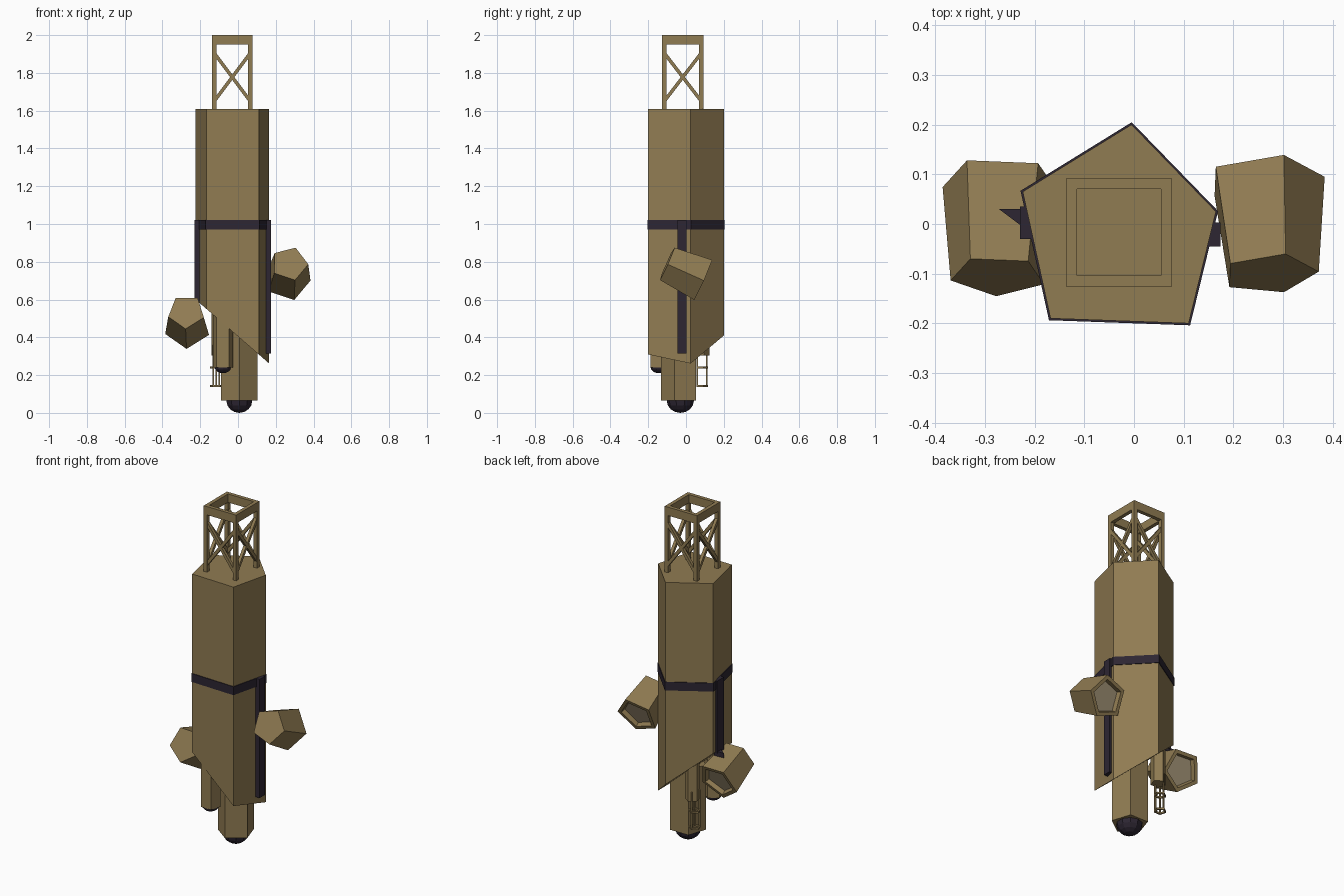
import bpy, bmesh, math
from mathutils import Vector, Matrix

if "Cube" in bpy.data.objects:
    bpy.data.objects.remove(bpy.data.objects["Cube"])


def material(name, col):
    m = bpy.data.materials.new(name)
    m.diffuse_color = (*col, 1)
    m.use_nodes = True
    m.node_tree.nodes["Principled BSDF"].inputs["Base Color"].default_value = m.diffuse_color
    return m


TAN = material("tan_paint", (0.28, 0.20, 0.085))
DARK = material("dark_trim", (0.026, 0.019, 0.032))
LENS = material("pale_lens", (0.36, 0.29, 0.18))


def finish(name, bm, *mats):
    bmesh.ops.recalc_face_normals(bm, faces=bm.faces)
    me = bpy.data.meshes.new(name)
    bm.to_mesh(me)
    bm.free()
    for m in mats:
        me.materials.append(m)
    ob = bpy.data.objects.new(name, me)
    bpy.context.collection.objects.link(ob)
    return ob


def loft(bm, rings, cap_start=True, cap_end=True, closed=False):
    vs = [[bm.verts.new(p) for p in r] for r in rings]
    pairs = list(zip(vs, vs[1:])) + ([(vs[-1], vs[0])] if closed else [])
    n = len(vs[0])
    for a, b in pairs:
        for i in range(n):
            bm.faces.new((a[i], a[(i + 1) % n], b[(i + 1) % n], b[i]))
    if not closed and cap_start:
        bm.faces.new(vs[0])
    if not closed and cap_end:
        return bm.faces.new(vs[-1])


def prism(name, pts, bottom, top, mat):
    bm = bmesh.new()
    loft(bm, [[(x, y, bottom(x) if callable(bottom) else bottom) for x, y in pts],
              [(x, y, top) for x, y in pts]])
    return finish(name, bm, mat)


def penta(cx, cy, r, start=-90):
    return [(cx + r * math.cos(math.radians(start + 72 * i)),
             cy + r * math.sin(math.radians(start + 72 * i))) for i in range(5)]


def rect(x0, x1, y0, y1):
    return [(x0, y0), (x1, y0), (x1, y1), (x0, y1)]


def beam(bm, a, b, w):
    a, b = Vector(a), Vector(b)
    d = b - a
    mat = Matrix.Translation((a + b) / 2) @ d.to_track_quat('Z', 'Y').to_matrix().to_4x4()
    bmesh.ops.create_cube(bm, size=1, matrix=mat @ Matrix.Diagonal((w, w, d.length, 1)))


def ring(name, outer, inner, z0, z1, mat):
    bm = bmesh.new()
    loft(bm, [[(x, y, z) for x, y in p]
              for p, z in ((outer, z0), (outer, z1), (inner, z1), (inner, z0))], closed=True)
    return finish(name, bm, mat)


# Five-sided body with a slanted underside
body = [(-0.005, 0.2), (0.165, 0.025), (0.11, -0.2), (-0.168, -0.19), (-0.224, 0.065)]
slant = lambda x: 0.405 - 0.87 * x
prism("body", body, slant, 1.61, TAN)


def scaled(s):
    cx, cy = -0.024, -0.02
    return [(cx + (x - cx) * s, cy + (y - cy) * s) for x, y in body]


# Dark belt and the two vertical straps
ring("belt", scaled(1.022), scaled(0.97), 0.97, 1.02, DARK)
prism("left_strap", rect(-0.229, -0.195, -0.03, 0.035), 0.59, 1.02, DARK)
prism("right_strap", rect(0.14, 0.174, -0.045, 0.003), 0.315, 1.02, DARK)
prism("left_lamp_bracket", [(-0.272, 0.03), (-0.205, 0.03), (-0.205, -0.02)], 0.52, 0.6, DARK)

# Roof tower: legs, top frame and cross braces
x0, x1, y0, y1 = -0.137, 0.076, -0.126, 0.092
t = 0.022
ring("tower_top_frame", rect(x0, x1, y0, y1), rect(x0 + t, x1 - t, y0 + t, y1 - t), 1.95, 2.0, TAN)
corners = rect(x0 + t / 2, x1 - t / 2, y0 + t / 2, y1 - t / 2)
bm = bmesh.new()
for x, y in corners:
    beam(bm, (x, y, 1.6), (x, y, 1.955), t)
finish("tower_legs", bm, TAN)
bm = bmesh.new()
for i in range(4):
    a, b = corners[i], corners[(i + 1) % 4]
    beam(bm, (*a, 1.65), (*b, 1.905), 0.018)
    beam(bm, (*b, 1.65), (*a, 1.905), 0.018)
finish("tower_braces", bm, TAN)


# Lower pods with dark domes
def dome(name, cx, cy, z, r, h):
    bm = bmesh.new()
    bmesh.ops.create_uvsphere(bm, u_segments=10, v_segments=8, radius=1)
    bmesh.ops.bisect_plane(bm, geom=bm.verts[:] + bm.edges[:] + bm.faces[:],
                           plane_co=(0, 0, 0.05), plane_no=(0, 0, 1), clear_outer=True)
    bmesh.ops.transform(bm, verts=bm.verts, matrix=Matrix.Translation((cx, cy, z))
                        @ Matrix.Diagonal((r, r, h, 1)))
    finish(name, bm, DARK)


prism("main_pod", penta(0.007, -0.03, 0.102), 0.065, 0.45, TAN)
dome("main_pod_dome", 0.007, -0.03, 0.065, 0.072, 0.065)
prism("small_pod", penta(-0.08, -0.142, 0.056, -126), 0.24, 0.52, TAN)
dome("small_pod_dome", -0.08, -0.142, 0.24, 0.045, 0.03)
prism("rear_pod", penta(-0.1, 0.083, 0.042, 90), 0.305, 0.55, TAN)

# Hanging cage under the rear pod
cx, cy = -0.115, 0.083
for z, label in ((0.235, "upper"), (0.137, "lower")):
    ring("cage_ring_" + label, penta(cx, cy, 0.034, 90), penta(cx, cy, 0.024, 90), z, z + 0.01, TAN)
bm = bmesh.new()
for x, y in (penta(cx, cy, 0.028, 90)[i] for i in (0, 2, 3)):
    beam(bm, (x, y, 0.14), (x, y, 0.36), 0.008)
finish("cage_rods", bm, TAN)


# Tapered five-sided lamps, open end facing back and down
def lamp(name, front, back, r0, r1, start):
    front, back = Vector(front), Vector(back)
    axis = (back - front).normalized()
    right = (Vector((1, 0, 0)) - axis * axis.x).normalized()
    up = right.cross(axis)
    section = lambda c, r: [c + right * x + up * z for x, z in penta(0, 0, r, start)]
    bm = bmesh.new()
    lens = loft(bm, [section(front, r0), section(back, r1), section(back, r1 * 0.8),
                     section(back - axis * 0.025, r1 * 0.74)])
    lens.material_index = 1
    finish(name, bm, TAN, LENS)


lamp("right_lamp", (0.273, -0.1, 0.79), (0.262, 0.09, 0.705), 0.099, 0.122, -1)
lamp("left_lamp", (-0.274, -0.105, 0.535), (-0.268, 0.085, 0.45), 0.099, 0.122, -20)
